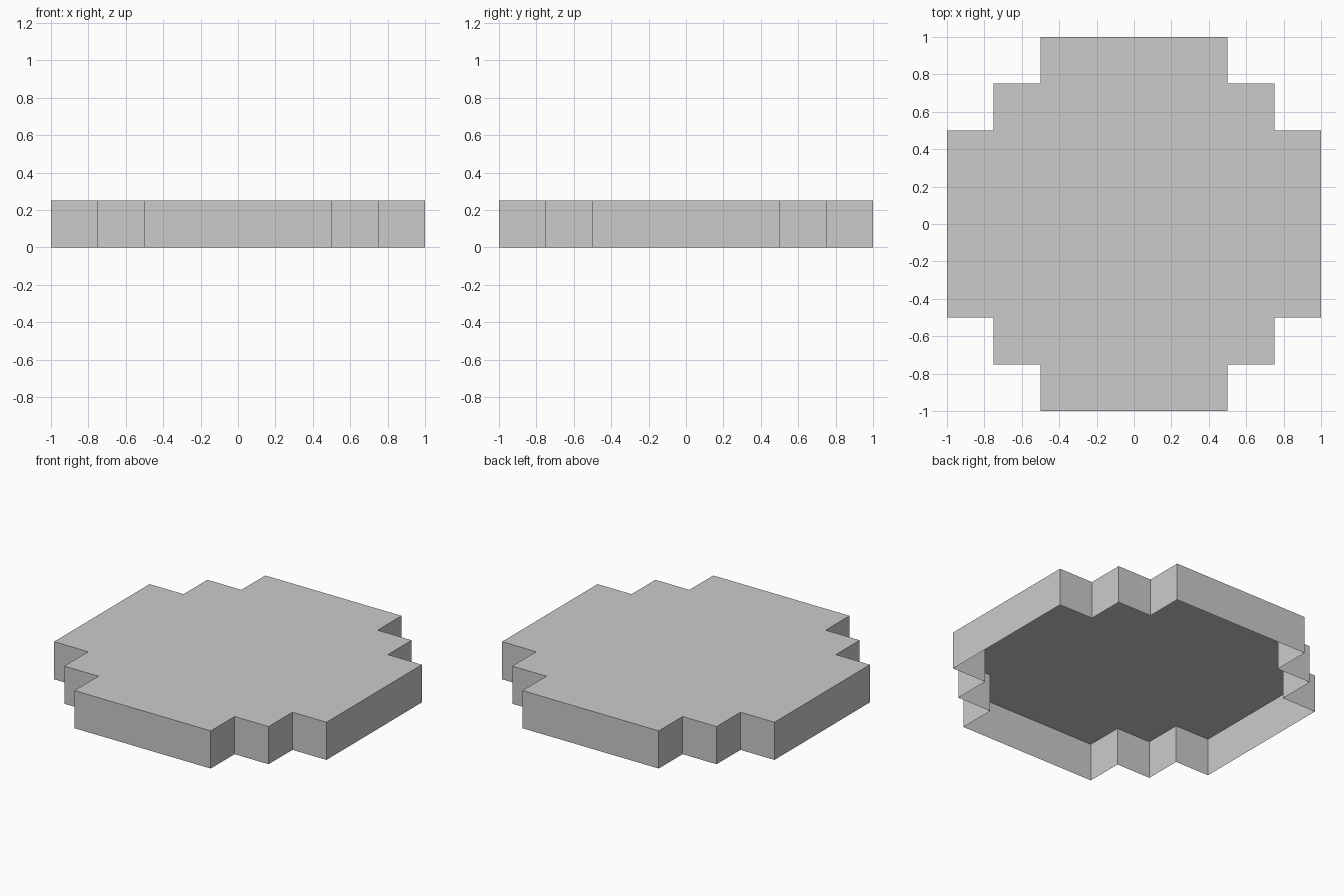
import bpy
import bmesh

if "Cube" in bpy.data.objects:
    bpy.data.objects.remove(bpy.data.objects["Cube"])

HEIGHT = 0.25

# Stepped corner profile, repeated by quarter turns to close the outline
corner = [(1, 0.5), (0.75, 0.5), (0.75, 0.75), (0.5, 0.75), (0.5, 1)]
outline = []
for _ in range(4):
    outline += corner
    corner = [(-y, x) for x, y in corner]

bm = bmesh.new()

# Top sheet
top = [bm.verts.new((x, y, HEIGHT)) for x, y in outline]
bm.faces.new(top)

# Thin side walls; the underside stays open
rim = [bm.verts.new((x, y, 0)) for x, y in outline]
for i in range(len(outline)):
    j = (i + 1) % len(outline)
    bm.faces.new((rim[i], rim[j], top[j], top[i]))

mesh = bpy.data.meshes.new("stepped_round_cap")
bm.to_mesh(mesh)
bm.free()
cap = bpy.data.objects.new("stepped_round_cap", mesh)
bpy.context.collection.objects.link(cap)
